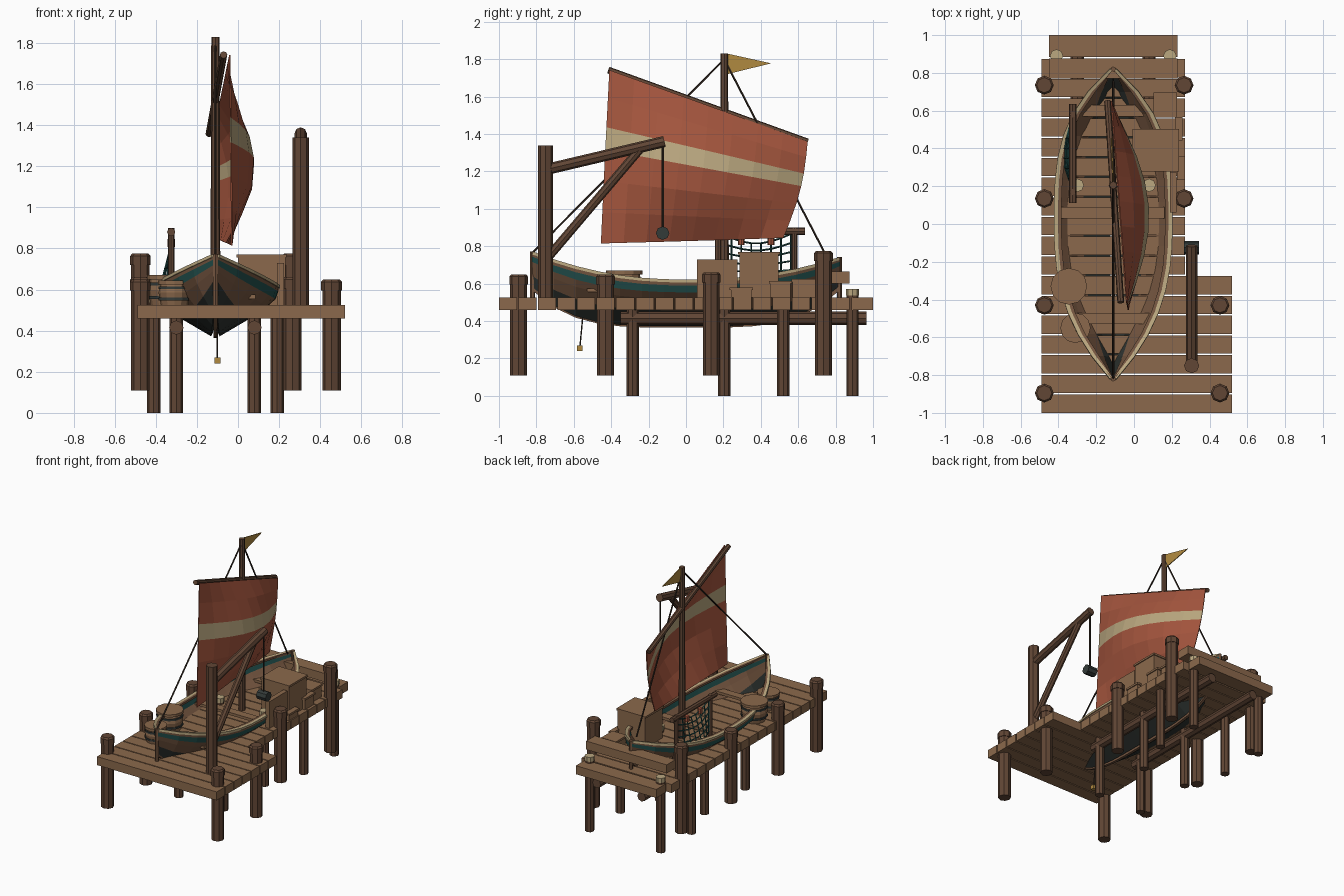
import bpy, bmesh
from math import sin, pi
from mathutils import Vector

if "Cube" in bpy.data.objects:
    bpy.data.objects.remove(bpy.data.objects["Cube"])


def material(name, hex_code):
    m = bpy.data.materials.new(name)
    srgb = [int(hex_code[i:i + 2], 16) / 255 for i in (0, 2, 4)]
    col = [c / 12.92 if c < 0.04 else ((c + 0.055) / 1.055) ** 2.4 for c in srgb] + [1]
    m.diffuse_color = col
    m.use_nodes = True
    m.node_tree.nodes["Principled BSDF"].inputs["Base Color"].default_value = col
    return m


WOOD = material("plank_wood", "8B694C")
POST = material("dark_post_wood", "614635")
HULL = material("hull_brown", "755640")
BOTTOM = material("hull_tar", "2E3330")
TEAL = material("teal_paint", "22504D")
TAN = material("pale_tan", "BBA880")
SAIL = material("rust_sail", "A5563E")
GOLD = material("gold_cloth", "B18A40")
ROPE = material("dark_rope", "352A22")
IRON = material("dark_iron", "343B39")


def finish(name, bm, *mats):
    bmesh.ops.recalc_face_normals(bm, faces=bm.faces)
    me = bpy.data.meshes.new(name)
    bm.to_mesh(me)
    bm.free()
    for m in mats:
        me.materials.append(m)
    ob = bpy.data.objects.new(name, me)
    bpy.context.collection.objects.link(ob)
    return ob


def box(name, lo, hi, mat):
    lo, hi = Vector(lo), Vector(hi)
    bm = bmesh.new()
    bmesh.ops.create_cube(bm, size=1)
    bmesh.ops.scale(bm, vec=hi - lo, verts=bm.verts)
    bmesh.ops.translate(bm, vec=(lo + hi) / 2, verts=bm.verts)
    return finish(name, bm, mat)


def pole(name, a, b, r, mat, sides=8, r2=None):
    a, b = Vector(a), Vector(b)
    bm = bmesh.new()
    bmesh.ops.create_cone(bm, cap_ends=True, segments=sides, radius1=r,
                          radius2=r if r2 is None else r2, depth=(b - a).length)
    rot = Vector((0, 0, 1)).rotation_difference(b - a).to_matrix()
    bmesh.ops.rotate(bm, matrix=rot, verts=bm.verts)
    bmesh.ops.translate(bm, vec=(a + b) / 2, verts=bm.verts)
    return finish(name, bm, mat)


def solidify(ob, thickness, offset=0):
    mod = ob.modifiers.new("thickness", "SOLIDIFY")
    mod.thickness, mod.offset = thickness, offset


def grid(name, rows, rule, *mats):
    """Skin rows of points; rule(j) picks the material between columns j and j+1."""
    bm = bmesh.new()
    vs = [[bm.verts.new(p) for p in row] for row in rows]
    for i in range(len(vs) - 1):
        for j in range(len(vs[0]) - 1):
            f = bm.faces.new((vs[i][j], vs[i + 1][j], vs[i + 1][j + 1], vs[i][j + 1]))
            f.material_index = rule(j)
    return finish(name, bm, *mats)


# Deck planks: wide landing, then a narrower walkway
PITCH = 0.1045
for i in range(18):
    y = -1 + i * PITCH
    right = 0.52 if i < 7 else 0.27
    box("deck_plank", (-0.49, y, 0.46), (right, y + PITCH - 0.008, 0.525), WOOD)

# Two step boards at the far end
box("lower_step", (-0.45, 0.885, 0.46), (0.23, 1, 0.525), WOOD)
box("upper_step", (-0.45, 0.77, 0.60), (0.23, 0.875, 0.665), WOOD)

# Capped mooring posts
for y, right, top in ((-0.895, 0.455, 0.65), (-0.43, 0.455, 0.65),
                      (0.135, 0.265, 0.66), (0.735, 0.265, 0.775)):
    for x in (-0.475, right):
        pole("mooring_post", (x, y, 0.11), (x, y, top - 0.05), 0.045, POST)
        pole("mooring_post_cap", (x, y, top - 0.055), (x, y, top - 0.012), 0.05, POST)
        pole("mooring_post_crown", (x, y, top - 0.012), (x, y, top), 0.05, POST, r2=0.04)

# Support piles, some with pale caps, and the logs under the planks
for y, xs, top in ((-0.285, (-0.30, 0.08), 0.46), (0.205, (-0.30, 0.08), 0.55),
                   (0.52, (-0.41, 0.19), 0.46), (0.89, (-0.41, 0.19), 0.55)):
    for x in xs:
        pole("support_pile", (x, y, 0), (x, y, top), 0.033, POST)
        if top > 0.5:
            pole("pile_cap", (x, y, top - 0.012), (x, y, top + 0.022), 0.035, TAN)
for x in (-0.30, 0.08):
    pole("deck_log", (x, -0.35, 0.415), (x, 0.965, 0.415), 0.035, POST)

# Boat hull
CX, HALF = -0.11, 0.82
SECTION = ((0.06, 0), (0.53, 0.36), (0.82, 0.62), (0.95, 0.77), (0.99, 0.92), (1, 1))
STATIONS = [i / 7 for i in range(-7, 8)]


def beam_at(t):
    return 0.008 + 0.295 * (1 - abs(t) ** (2.5 if t < 0 else 3.2))


def sheer_at(t):
    return 0.61 + (0.15 if t < 0 else 0.12) * abs(t) ** 2.2


def keel_at(t):
    return 0.378 + 0.2 * abs(t) ** 4


for side in (-1, 1):
    rows = []
    for t in STATIONS:
        k, s = keel_at(t), sheer_at(t)
        rows.append([(CX + side * beam_at(t) * w, t * HALF, k + (s - k) * h)
                     for w, h in SECTION])
    hull = grid("hull_side", rows, lambda j: (0, 1, 1, 2, 1)[j], BOTTOM, HULL, TEAL)
    solidify(hull, 0.012)

    # Gunwale rail: outer strip pale, inner edge dark
    for name, inset, width, mat in (("gunwale", 0, 0.011, TAN),
                                    ("gunwale_inner", 0.02, 0.009, HULL)):
        strip = []
        for t in STATIONS:
            x = max(beam_at(t) - inset, 0.002)
            strip.append([(CX + side * max(x + d, 0), t * HALF, sheer_at(t) + 0.004)
                          for d in (-width, width)])
        solidify(grid(name, strip, lambda j: 0, mat), 0.016)

# Keel and stems
spine = [[(CX + d, t * HALF, keel_at(t) - 0.003) for d in (-0.01, 0.01)] for t in STATIONS]
solidify(grid("keel", spine, lambda j: 0, HULL), 0.02)
for t, name in ((-1, "bow_stem"), (1, "stern_stem")):
    pole(name, (CX, t * HALF, keel_at(t) - 0.06), (CX, t * HALF, sheer_at(t) + 0.012),
         0.014, HULL, 6)

# Thwarts
for y in (-0.5, 0.06, 0.6):
    w = beam_at(y / HALF) * 0.9
    box("thwart", (CX - w, y - 0.03, 0.555), (CX + w, y + 0.03, 0.575), WOOD)

# Mast, yard, stays and pennant
MY = 0.205
pole("mast", (CX, MY, 0.4), (CX, MY, 1.83), 0.025, POST, r2=0.02)
pole("yard", (-0.07, -0.415, 1.742), (-0.14, 0.65, 1.358), 0.018, POST)
pole("forestay", (CX, MY, 1.80), (CX, -0.82, 0.765), 0.006, ROPE, 5)
pole("backstay", (CX, MY, 1.80), (CX, 0.755, 0.74), 0.006, ROPE, 5)
bm = bmesh.new()
bm.faces.new([bm.verts.new(p) for p in
              ((CX, 0.22, 1.83), (CX, 0.22, 1.72), (CX - 0.01, 0.455, 1.778))])
solidify(finish("pennant", bm, GOLD), 0.006)

# Billowing sail with a pale band
BANDS = (0, 0.18, 0.36, 0.54, 0.67, 0.84, 1)
rows = []
for i in range(9):
    u = i / 8
    row = []
    for v in BANDS:
        fore = Vector((-0.03, -0.455, 0.815)).lerp(Vector((-0.04, -0.41, 1.742)), v)
        aft = Vector((-0.10, 0.52, 0.845)).lerp(Vector((-0.12, 0.65, 1.358)), v)
        aft.y += 0.025 * sin(pi * v)
        row.append(fore.lerp(aft, u) + Vector((0.15 * sin(pi * u) * sin(pi * v), 0, 0)))
    rows.append(row)
solidify(grid("sail", rows, lambda j: int(j == 3), SAIL, TAN), 0.006)

# Crane with hanging weight
KX, KY = 0.305, -0.75
pole("crane_post", (KX, KY, 0.5), (KX, KY, 1.34), 0.04, POST)
pole("crane_boom", (KX, KY, 1.21), (KX, -0.115, 1.36), 0.03, POST)
pole("crane_brace", (KX, KY + 0.02, 0.75), (KX, -0.25, 1.315), 0.024, POST)
pole("crane_rope", (KX, -0.125, 1.35), (KX, -0.125, 0.88), 0.007, ROPE, 6)
pole("crane_weight", (KX - 0.04, -0.125, 0.87), (KX + 0.04, -0.125, 0.87), 0.036, IRON)

# Barrels
for x, y, r, top in ((-0.345, -0.33, 0.097, 0.67), (-0.31, -0.55, 0.08, 0.645)):
    base = 0.525
    mid = (base + top) / 2
    pole("barrel_lower", (x, y, base), (x, y, mid), r * 0.82, WOOD, 12, r * 0.96)
    pole("barrel_upper", (x, y, mid), (x, y, top - 0.02), r * 0.96, WOOD, 12, r * 0.86)
    pole("barrel_lid", (x, y, top - 0.02), (x, y, top), r, WOOD, 12)
    for f in (0.25, 0.7):
        z = base + f * (top - base)
        pole("barrel_hoop", (x, y, z - 0.007), (x, y, z + 0.007), r * 0.97, IRON, 12)

# Cargo crates with raised lids, and a leaning panel
for lo, hi in (((0.0, 0.285, 0.525), (0.23, 0.495, 0.755)),
               ((0.11, 0.57, 0.525), (0.22, 0.69, 0.61)),
               ((0.235, 0.24, 0.525), (0.262, 0.35, 0.565)),
               ((0.225, 0.45, 0.525), (0.25, 0.56, 0.60))):
    box("crate", lo, hi, WOOD)
    box("crate_lid", (lo[0] - 0.007, lo[1] - 0.007, hi[2]),
        (hi[0] + 0.007, hi[1] + 0.007, hi[2] + 0.015), WOOD)
box("cargo_panel", (0.19, 0.06, 0.525), (0.225, 0.275, 0.73), WOOD)

# Net rack: posts, pole, knotted net and floats
NX = -0.325
pole("rack_pole", (NX, 0.11, 0.88), (NX, 0.635, 0.88), 0.02, POST)
for y in (0.17, 0.58):
    pole("rack_post", (NX, y, 0.525), (NX, y, 0.9), 0.016, POST)


def net_point(i, j):
    u, v = i / 7, j / 5
    return (NX - 0.05 * v * sin(pi * u), 0.19 + 0.37 * u,
            0.865 - 0.05 * sin(pi * u) * (1 - v) - 0.24 * v)


for i in range(8):
    for j in range(6):
        if i < 7:
            pole("net_cord", net_point(i, j), net_point(i + 1, j), 0.005, TEAL, 4)
        if j < 5:
            pole("net_cord", net_point(i, j), net_point(i, j + 1), 0.005, TEAL, 4)
for i in (2, 5):
    x, y, z = net_point(i, 0)
    pole("net_float", (x, y, z - 0.02), (x, y, z + 0.02), 0.018, SAIL)

# Small lantern hanging under the bow
pole("lantern_rope", (-0.10, -0.55, 0.44), (-0.10, -0.567, 0.26), 0.004, ROPE, 5)
box("lantern", (-0.115, -0.583, 0.24), (-0.085, -0.553, 0.27), GOLD)
